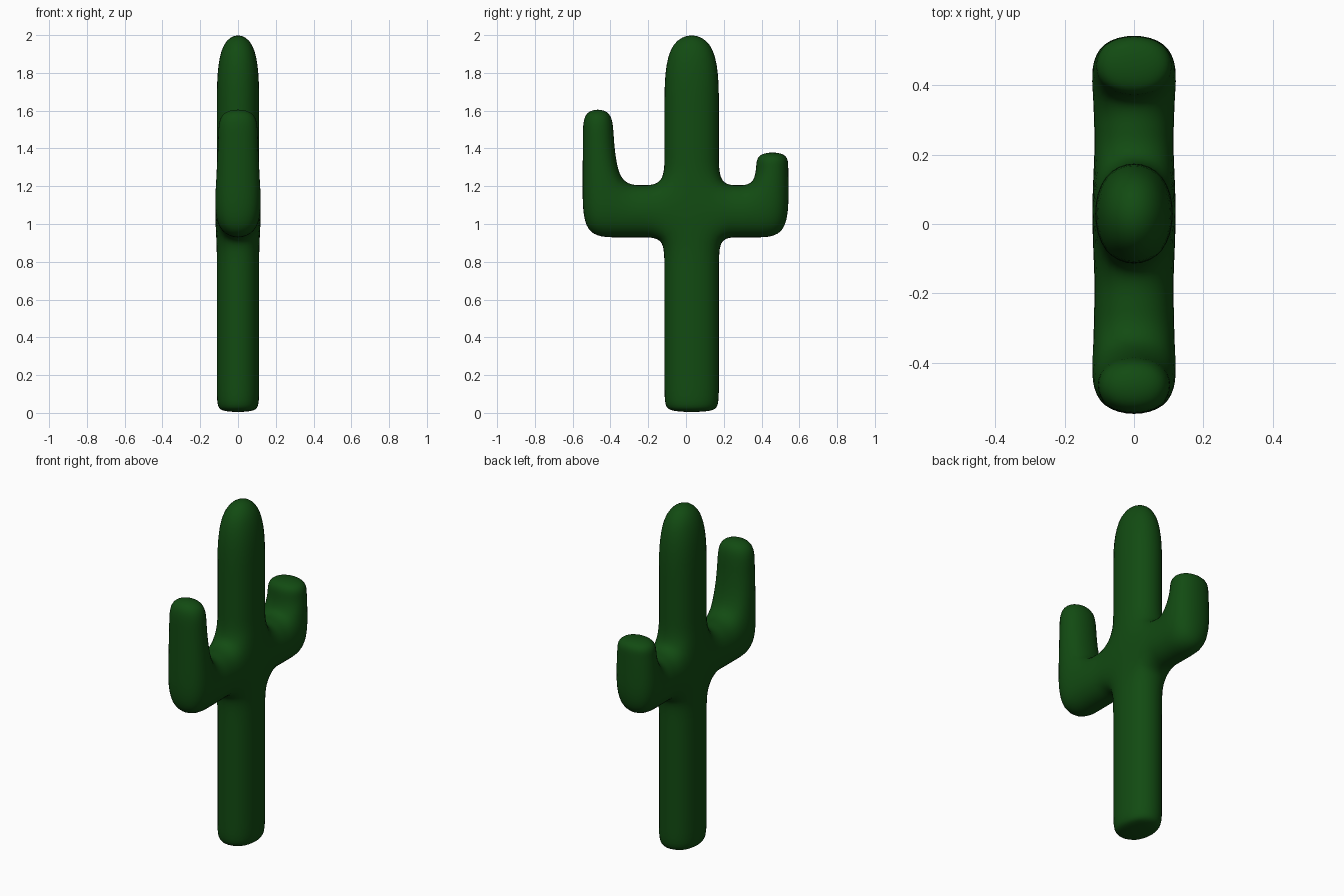
import bpy, bmesh

if "Cube" in bpy.data.objects:
    bpy.data.objects.remove(bpy.data.objects["Cube"])

# Cage profile in the side plane: lists of (left, right) point pairs, each point = (y, z, half depth)
YL, YR, D = -0.127, 0.187, 0.122
BOT, TOP = 0.917, 1.218


def level(z, d=D):
    return (YL, z, d), (YR, z, d)


trunk = [level(z) for z in (0.0, 0.06, 0.8, BOT, TOP, 1.36, 1.58, 2.035)]


def arm(y_root, y_mid, inner, outer, column):
    """Chain of pairs: out from the trunk to the elbow; then the upright column."""
    across = [((y_root, BOT, D), (y_root, TOP, D)),
              ((y_mid, BOT, 0.125), (y_mid, TOP, 0.125)),
              ((inner, BOT, 0.127), (inner, TOP, 0.127)),
              ((outer, BOT, 0.127), (outer, TOP, 0.127))]
    up = [((inner, TOP, 0.127), (outer, TOP, 0.127))] + column
    return [across, up]


tall_arm = arm(YL, -0.23, -0.352, -0.556,
               [((-0.378, 1.47, 0.112), (-0.553, 1.47, 0.112)),
                ((-0.382, 1.617, 0.112), (-0.552, 1.617, 0.112))])
short_arm = arm(YR, 0.275, 0.353, 0.551,
                [((0.365, 1.30, 0.118), (0.549, 1.30, 0.118)),
                 ((0.368, 1.385, 0.116), (0.547, 1.385, 0.116))])

# Front and back sheets, then walls around the open boundary
bm = bmesh.new()
verts = {}


def vert(p, side):
    key = (p, side)
    if key not in verts:
        verts[key] = bm.verts.new((side * p[2], p[0], p[1]))
    return verts[key]


edges = {}
for chain in [trunk] + tall_arm + short_arm:
    for (a, b), (c, d) in zip(chain, chain[1:]):
        quad = (a, b, d, c)
        for side in (-1, 1):
            bm.faces.new([vert(p, side) for p in quad])
        for p, q in zip(quad, quad[1:] + quad[:1]):
            edges.setdefault(frozenset((p, q)), []).append((p, q))
for uses in edges.values():
    if len(uses) == 1:
        p, q = uses[0]
        bm.faces.new((vert(p, -1), vert(q, -1), vert(q, 1), vert(p, 1)))
bmesh.ops.recalc_face_normals(bm, faces=bm.faces)

mesh = bpy.data.meshes.new("cactus")
bm.to_mesh(mesh)
bm.free()
mesh.polygons.foreach_set("use_smooth", [True] * len(mesh.polygons))
cactus = bpy.data.objects.new("cactus", mesh)
bpy.context.collection.objects.link(cactus)

# Rounded, fleshy surface
sub = cactus.modifiers.new("rounding", "SUBSURF")
sub.levels = sub.render_levels = 3

# Green skin
skin = bpy.data.materials.new("green_skin")
skin.diffuse_color = (0.006, 0.07, 0.006, 1)
skin.use_nodes = True
skin.node_tree.nodes["Principled BSDF"].inputs["Base Color"].default_value = skin.diffuse_color
mesh.materials.append(skin)
